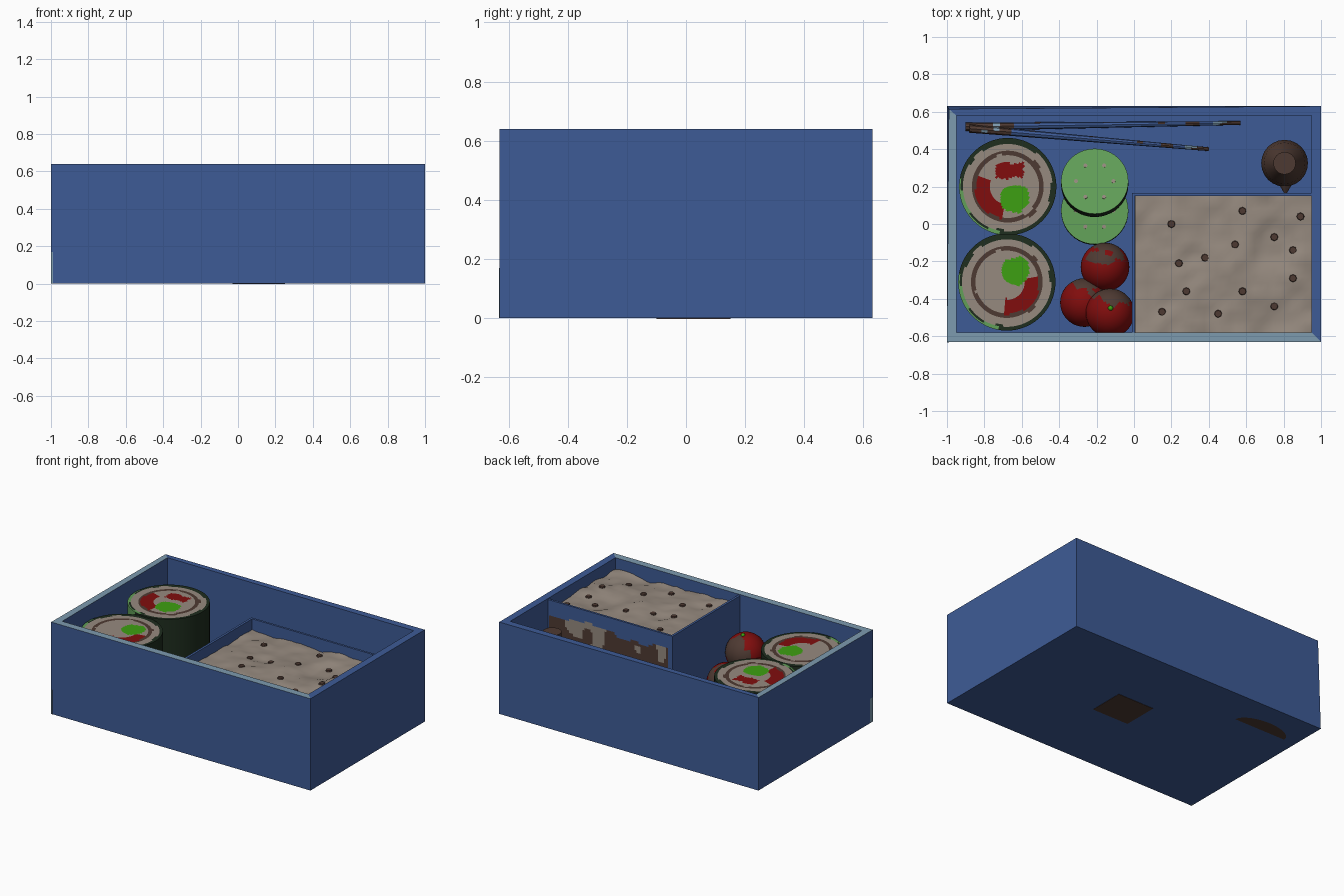
import bpy, bmesh, math
from mathutils import Vector, Matrix, noise

if "Cube" in bpy.data.objects:
    bpy.data.objects.remove(bpy.data.objects["Cube"], do_unlink=True)


def material(name, r, g, b):
    m = bpy.data.materials.new(name)
    m.use_nodes = True
    m.diffuse_color = (r, g, b, 1)
    m.node_tree.nodes["Principled BSDF"].inputs["Base Color"].default_value = (r, g, b, 1)
    return m


BLUE = material("box blue", .048, .105, .305)
PALE = material("pale blue", .205, .328, .429)
RICE = material("rice beige", .305, .254, .212)
BROWN = material("dark brown", .076, .042, .032)
RED = material("tomato red", .22, .004, .004)
LIME = material("bright green", .048, .352, .006)
CUCUMBER = material("cucumber green", .122, .352, .098)
NORI = material("seaweed green", .013, .026, .013)


def finish(name, bm, mats, rule=None, smooth=False):
    """Turn a bmesh into an object; rule picks a material slot for each face."""
    bm.normal_update()
    me = bpy.data.meshes.new(name)
    for m in mats:
        me.materials.append(m)
    for f in bm.faces:
        f.smooth = smooth
        if rule:
            f.material_index = rule(f.calc_center_median(), f.normal)
    bm.to_mesh(me)
    bm.free()
    ob = bpy.data.objects.new(name, me)
    bpy.context.collection.objects.link(ob)
    if smooth:
        bpy.ops.object.select_all(action='DESELECT')
        ob.select_set(True)
        bpy.context.view_layer.objects.active = ob
        bpy.ops.object.shade_smooth_by_angle(angle=math.radians(40))
    return ob


def cube_mesh(lo, hi):
    lo, hi = Vector(lo), Vector(hi)
    bm = bmesh.new()
    bmesh.ops.create_cube(bm, size=1, matrix=Matrix.Translation((lo + hi) / 2)
                          @ Matrix.Diagonal((*(hi - lo), 1)))
    return bm


def box(name, lo, hi, mat):
    return finish(name, cube_mesh(lo, hi), [mat])


def lathe(profile, sides):
    """Spin (radius, height) points around z, merging the poles."""
    bm = bmesh.new()
    vs = [bm.verts.new((r, 0, z)) for r, z in profile]
    es = [bm.edges.new(p) for p in zip(vs, vs[1:])]
    bmesh.ops.spin(bm, geom=vs + es, cent=(0, 0, 0), axis=(0, 0, 1),
                   angle=math.tau, steps=sides)
    bmesh.ops.remove_doubles(bm, verts=bm.verts, dist=.0005)
    bmesh.ops.recalc_face_normals(bm, faces=bm.faces)
    return bm


# Open box with a pale front and left rim
bm = cube_mesh((-1, -.63, 0), (1, .63, .64))
top = max(bm.faces, key=lambda f: f.calc_center_median().z)
bmesh.ops.inset_region(bm, faces=[top], thickness=.05, use_even_offset=True)
cavity = bmesh.ops.extrude_face_region(bm, geom=[top])
bmesh.ops.delete(bm, geom=[top], context='FACES_ONLY')
for v in cavity["geom"]:
    if isinstance(v, bmesh.types.BMVert):
        v.co.z = .04
for v in bm.verts:
    if v.co.x < -.9 and v.co.y > .6 and v.co.z > .6:
        v.co += Vector((.01, -.015, 0))
bmesh.ops.recalc_face_normals(bm, faces=bm.faces)
finish("lunch_box", bm, [BLUE, PALE],
       lambda c, n: int(c.z > .63 and (c.y < -.55 or c.x < -.9)))
box("corner_strip", (-1, -.633, 0), (-.99, -.6, .17), PALE)

# Rice compartment dividers
box("side_divider", (-.012, -.58, .03), (.004, .165, .633), BLUE)
box("back_divider", (-.012, .15, .03), (.95, .165, .633), BLUE)


# Rice with a lumpy top
def rice_height(x, y):
    return .56 + .03 * noise.noise((x * 5, y * 5, 1)) + .012 * noise.noise((x * 14, y * 14, 4))


bm = bmesh.new()
bmesh.ops.create_grid(bm, x_segments=28, y_segments=22, size=1)
for v in bm.verts:
    x, y = .477 + v.co.x * .472, -.215 + v.co.y * .364
    v.co = x, y, rice_height(x, y)
rim = [e for e in bm.edges if e.is_boundary]
skirt = bmesh.ops.extrude_edge_only(bm, edges=rim)
for v in skirt["geom"]:
    if isinstance(v, bmesh.types.BMVert):
        v.co.z = .04
bmesh.ops.recalc_face_normals(bm, faces=bm.faces)
finish("rice", bm, [RICE], smooth=True)

# Sesame seeds
seeds = [(.58, .07), (.89, .04), (.75, -.07), (.54, -.11), (.85, -.14), (.38, -.18), (.24, -.21),
         (.85, -.29), (.28, -.36), (.58, -.36), (.75, -.44), (.45, -.48), (.15, -.47), (.2, 0)]
bm = bmesh.new()
for x, y in seeds:
    bmesh.ops.create_cone(bm, cap_ends=True, segments=8, radius1=.021, radius2=.018, depth=.009,
                          matrix=Matrix.Translation((x, y, rice_height(x, y) + .004)))
finish("sesame_seeds", bm, [BROWN])

# Stained layer on the back of the divider
bm = bmesh.new()
bmesh.ops.create_grid(bm, x_segments=60, y_segments=32, size=1)
for v in bm.verts:
    v.co = .48 + v.co.x * .46, .168, .30 + v.co.y * .26
bad = [f for f in bm.faces if f.calc_center_median().z
       > .53 + .05 * noise.noise(f.calc_center_median() * 9)]
bmesh.ops.delete(bm, geom=bad, context='FACES')
bmesh.ops.reverse_faces(bm, faces=[f for f in bm.faces if f.normal.y < 0])
finish("divider_stain", bm, [BROWN, RICE], lambda c, n: int(noise.noise(c * 8) > .22))


# Rolls: wrapped sides, and fillings chosen by distance and angle on the top
def roll(name, cx, cy, height, green, arc, blob):
    radii = [.012 * i for i in range(1, 22)]
    bm = lathe([(0, .03), (.26, .03), (.26, height)]
               + [(r, height) for r in reversed(radii)] + [(0, height)], 72)

    def rule(c, n):
        if n.z < .5:
            return 4 if n.dot(Vector((-.85, -.5, 0))) > .75 else 0
        r = math.hypot(c.x, c.y) + .012 * noise.noise(c * 12)
        a = math.degrees(math.atan2(c.y, c.x)) % 360
        wobble = .02 * noise.noise(c * 15)
        if r > .235:
            return 4 if 170 < a < 260 and r > .245 else 0
        if math.hypot(c.x - green[0], c.y - green[1]) < .075 + wobble:
            return 3
        if (a - arc[0]) % 360 < arc[1] and .095 < r < .175:
            return 2
        if blob and abs(c.x - blob[0]) < .075 and abs(c.y - blob[1]) < .04 + wobble:
            return 2
        return 5 if .172 < r < .194 else 1

    ob = finish(name, bm, [NORI, RICE, RED, LIME, CUCUMBER, BROWN], rule, smooth=True)
    ob.location = cx, cy, 0


roll("back_roll", -.675, .2, .55, (.045, -.065), (160, 100), (.01, .085))
roll("front_roll", -.68, -.31, .54, (.05, .06), (265, 105), None)


# Cucumber slices, the second leaning on the first
def slice_(name, y, z, tilt):
    bm = bmesh.new()
    bmesh.ops.create_cone(bm, cap_ends=True, segments=40, radius1=.18, radius2=.18, depth=.07)
    for a in range(0, 360, 60):
        p = Matrix.Rotation(math.radians(a), 4, 'Z') @ Vector((.1, 0, .036))
        bmesh.ops.create_cone(bm, cap_ends=True, segments=8, radius1=.011, radius2=.011,
                              depth=.004, matrix=Matrix.Translation(p))
    ob = finish(name, bm, [CUCUMBER, NORI, RICE],
                lambda c, n: 1 if abs(n.z) < .5 and c.xy.length > .15 else 2 if c.z > .0355 else 0)
    ob.location = -.21, y, z
    ob.rotation_euler.x = tilt


slice_("lower_cucumber_slice", .07, .16, -.05)
slice_("upper_cucumber_slice", .22, .22, -.25)

# Cherry tomatoes with brown shoulders
tomatoes = [("back", -.155, -.23, .2), ("left", -.265, -.42, .19), ("front", -.128, -.475, .31)]
for name, x, y, z in tomatoes:
    bm = bmesh.new()
    bmesh.ops.create_uvsphere(bm, u_segments=36, v_segments=24, radius=.13)
    ob = finish(name + "_tomato", bm, [RED, BROWN],
                lambda c, n: int(n.dot(Vector((.1, .85, .2)))
                                 + .5 * noise.noise(n * 2.2 + Vector((x * 9, y * 9, 0))) > .5),
                smooth=True)
    ob.location = x, y, z
bm = bmesh.new()
bmesh.ops.create_uvsphere(bm, u_segments=10, v_segments=6, radius=.014,
                          matrix=Matrix.Translation((-.125, -.45, .437)))
finish("tomato_stem", bm, [LIME], smooth=True)

# Round sauce bottle with a spout
ob = finish("sauce_bottle", lathe([(0, .04), (.07, .04), (.11, .12), (.125, .22), (.11, .32),
                                   (.065, .4), (.052, .44), (.06, .45), (.06, .51), (0, .51)], 24),
            [BROWN], smooth=True)
ob.location = .805, .325, 0
bm = bmesh.new()
bmesh.ops.create_cone(bm, cap_ends=True, segments=10, radius1=.05, radius2=.008, depth=.07,
                      matrix=Matrix.Translation((.81, .2, .22)) @ Matrix.Rotation(math.pi / 2, 4, 'X'))
finish("bottle_spout", bm, [BROWN])


# Pair of tapered chopsticks, worn brown in patches
def chopstick(name, start, end):
    a, b = Vector(start), Vector(end)
    bm = bmesh.new()
    bmesh.ops.create_cone(bm, cap_ends=True, segments=8, radius1=.022, radius2=.01, depth=1)
    bmesh.ops.bisect_plane
    for i in range(1, 40):
        bmesh.ops.bisect_plane(bm, geom=bm.verts[:] + bm.edges[:] + bm.faces[:],
                               plane_co=(0, 0, i / 40 - .5), plane_no=(0, 0, 1))

    def rule(c, n):
        if c.z > .4 or c.z < -.36:
            return 2 if noise.noise(c * 30) > .3 else 1
        return 1 if noise.noise(c * 14) > .25 else 0

    ob = finish(name, bm, [BLUE, BROWN, PALE], rule)
    ob.matrix_world = (Matrix.Translation((a + b) / 2)
                       @ (b - a).to_track_quat('Z', 'Y').to_matrix().to_4x4()
                       @ Matrix.Diagonal((1, 1, (b - a).length, 1)))


chopstick("back_chopstick", (-.9, .52, .07), (.57, .54, .07))
chopstick("front_chopstick", (-.88, .51, .1), (.4, .4, .07))

# Brown marks under the box
box("base_mark", (-.03, -.1, -.002), (.25, .15, .002), BROWN)
bm = bmesh.new()
arc = [math.radians(d) for d in range(0, 181, 15)]
bm.faces.new([bm.verts.new((-.71 + .2 * math.cos(t), .38 + .1 * math.sin(t), -.002))
              for t in reversed(arc)])
finish("base_crescent", bm, [BROWN])
